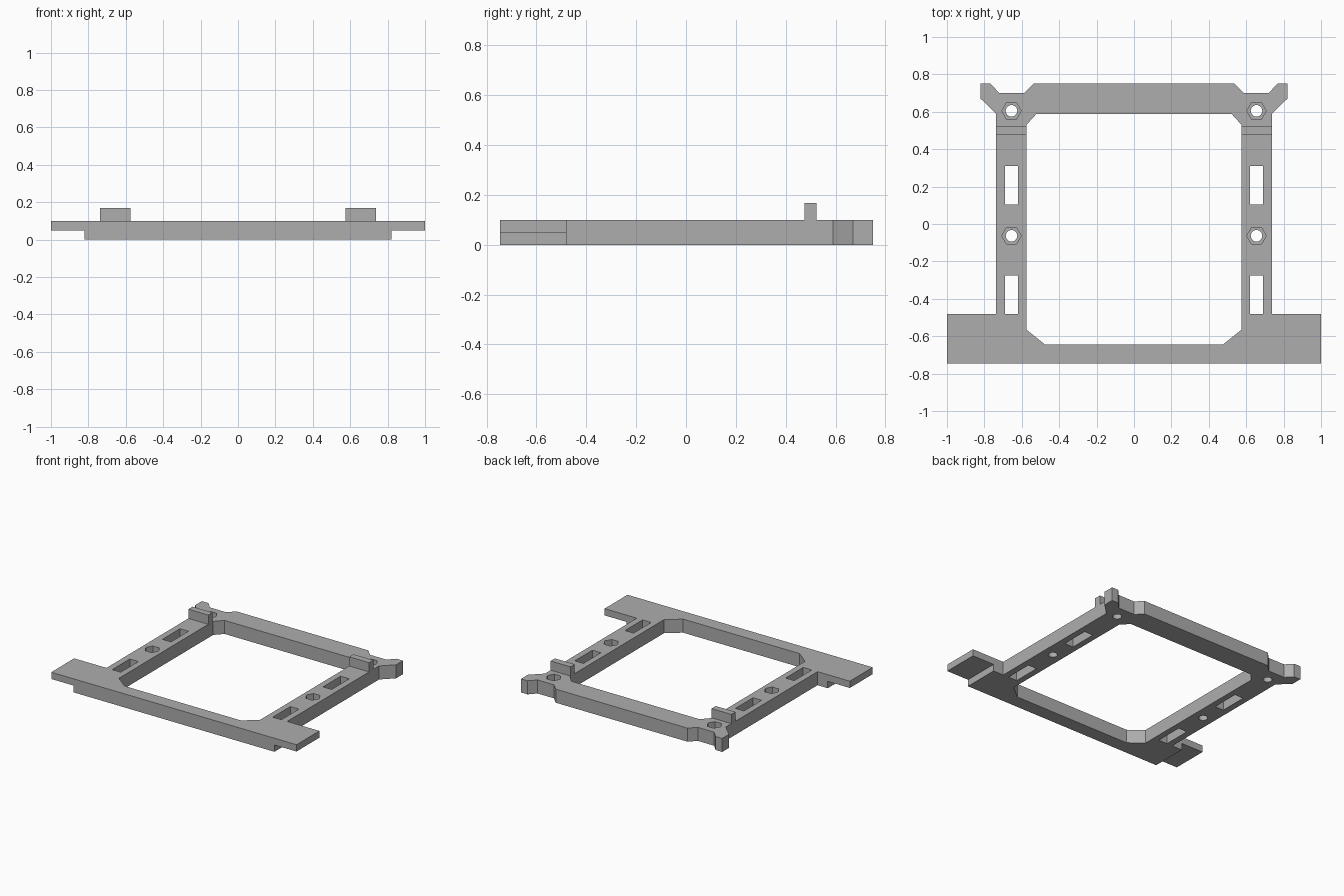
import bpy, bmesh, math

if "Cube" in bpy.data.objects:
    bpy.data.objects.remove(bpy.data.objects["Cube"])

T = 0.10      # frame thickness
RAIL_X = 0.655  # centre line of each side rail

grey = bpy.data.materials.new("plain grey")
grey.use_nodes = True
COLOUR = (0.42, 0.42, 0.42, 1)
grey.diffuse_color = COLOUR
grey.node_tree.nodes["Principled BSDF"].inputs["Base Color"].default_value = COLOUR


def prism(name, outline, z0, z1):
    """Extrude a flat outline from z0 to z1."""
    bm = bmesh.new()
    face = bm.faces.new([bm.verts.new((x, y, z0)) for x, y in outline])
    top = bmesh.ops.extrude_face_region(bm, geom=[face])["geom"]
    verts = [v for v in top if isinstance(v, bmesh.types.BMVert)]
    bmesh.ops.translate(bm, verts=verts, vec=(0, 0, z1 - z0))
    bmesh.ops.recalc_face_normals(bm, faces=bm.faces)
    mesh = bpy.data.meshes.new(name)
    bm.to_mesh(mesh)
    bm.free()
    mesh.materials.append(grey)
    obj = bpy.data.objects.new(name, mesh)
    bpy.context.collection.objects.link(obj)
    return obj


def mirrored(half):
    return half + [(-x, y) for x, y in reversed(half)]


def rect(x0, x1, y0, y1):
    return [(x0, y0), (x1, y0), (x1, y1), (x0, y1)]


def ring(cx, cy, radius, sides):
    steps = [2 * math.pi * i / sides for i in range(sides)]
    return [(cx + radius * math.cos(a), cy + radius * math.sin(a)) for a in steps]


# Frame with front wings and horned back corners
frame = prism("frame", mirrored([
    (1.0, -0.747), (1.0, -0.48), (0.737, -0.48), (0.737, 0.59), (0.82, 0.67),
    (0.82, 0.75), (0.767, 0.75), (0.72, 0.70), (0.587, 0.70), (0.537, 0.75)]), 0, T)

# Central opening with chamfered corners
cutters = [prism("opening_cutter", mirrored([
    (0.475, -0.645), (0.575, -0.565), (0.575, 0.53), (0.522, 0.588)]), -0.1, 0.3)]

for side, s in (("left", 1), ("right", -1)):
    cx = s * RAIL_X
    # Step under each wing
    cutters.append(prism(side + "_wing_cutter", rect(s * 0.82, s * 1.1, -0.9, -0.4), -0.1, 0.05))
    # Long slots through the rail
    for y0, y1 in ((-0.48, -0.275), (0.105, 0.31)):
        cutters.append(prism(side + "_slot_cutter", rect(cx - 0.035, cx + 0.035, y0, y1), -0.1, 0.3))
    # Screw holes with hexagonal nut pockets
    for y in (-0.063, 0.605):
        cutters.append(prism(side + "_hole_cutter", ring(cx, y, 0.031, 24), -0.1, 0.3))
        cutters.append(prism(side + "_nut_cutter", ring(cx, y, 0.052, 6), 0.05, 0.3))

for cutter in cutters:
    cutter.hide_render = True
    cut = frame.modifiers.new(cutter.name, "BOOLEAN")
    cut.operation = "DIFFERENCE"
    cut.solver = "EXACT"
    cut.object = cutter

# Bake the cuts and drop the cutters
bpy.context.view_layer.update()
graph = bpy.context.evaluated_depsgraph_get()
baked = bpy.data.meshes.new_from_object(frame.evaluated_get(graph))
frame.modifiers.clear()
frame.data = baked
for cutter in cutters:
    bpy.data.objects.remove(cutter)

# Upright tabs across the rails
for side, s in (("left", 1), ("right", -1)):
    prism(side + "_tab", rect(s * 0.575, s * 0.737, 0.475, 0.524), T, 0.168)
